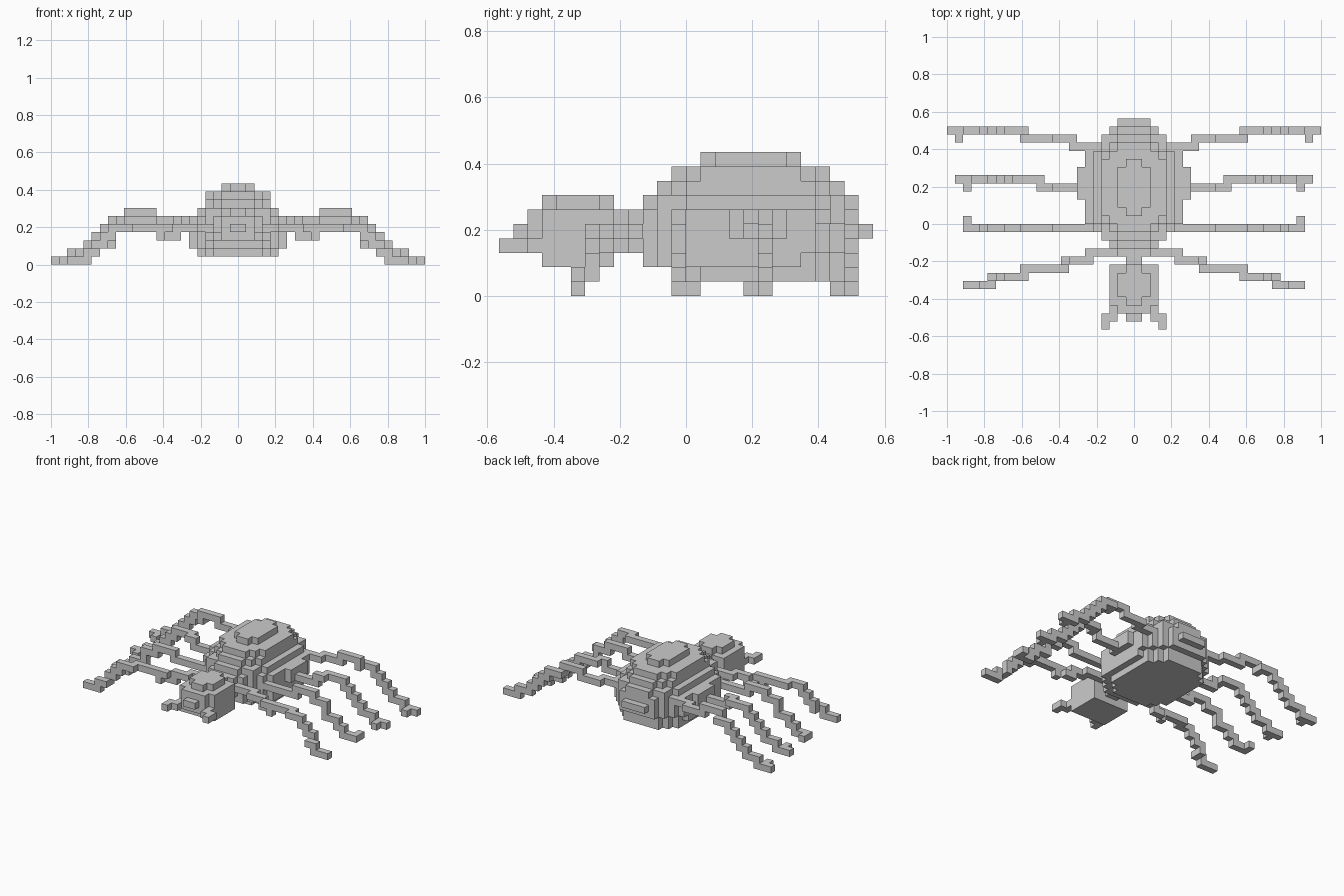
import bpy, bmesh
from mathutils import Matrix, Vector

if "Cube" in bpy.data.objects:
    bpy.data.objects.remove(bpy.data.objects["Cube"])

V = 2 / 46  # edge length of one cube

grey = bpy.data.materials.new("plain_grey")
grey.diffuse_color = (0.6, 0.6, 0.6, 1)
grey.use_nodes = True
grey.node_tree.nodes["Principled BSDF"].inputs["Base Color"].default_value = grey.diffuse_color


def slab(a, y0, y1, z0, z1):
    """Grid cells of a box with half width a, centred on x = 0."""
    return {(x, y, z) for x in range(-a, a) for y in range(y0, y1) for z in range(z0, z1)}


def oval(a, y0, y1, z):
    """One layer of cells with a stepped, slightly squared oval outline."""
    mid, half = (y0 + y1) / 2, (y1 - y0) / 2
    return {c for c in slab(a, y0, y1, z, z + 1)
            if ((c[0] + 0.5) / a) ** 2 + abs((c[1] + 0.5 - mid) / half) ** 3 <= 1.03}


def mirrored(cells):
    return cells | {(-1 - x, y, z) for x, y, z in cells}


def build(name, cells):
    """Join the cells into one mesh, keeping only the outer faces."""
    bm = bmesh.new()
    verts = {}
    axes = list(Matrix.Identity(3))
    for cell in cells:
        centre = Vector(cell) + sum(axes, Vector()) / 2
        for i, n in enumerate(axes):
            u, w = axes[i - 2], axes[i - 1]
            for s in (1, -1):
                if tuple(round(k) for k in Vector(cell) + n * s) in cells:
                    continue
                ring = []
                for p, q in ((-1, -1), (1, -1), (1, 1), (-1, 1)):
                    co = centre + (n * s + u * p * s + w * q) / 2
                    key = tuple(round(k) for k in co)
                    if key not in verts:
                        verts[key] = bm.verts.new(Vector(key) * V)
                    ring.append(verts[key])
                bm.faces.new(ring)
    mesh = bpy.data.meshes.new(name)
    bm.to_mesh(mesh)
    bm.free()
    mesh.materials.append(grey)
    bpy.context.collection.objects.link(bpy.data.objects.new(name, mesh))


# Abdomen: stacked oval layers, side bumps and a tail tip
layers = [(5, -1, 11), (6, -3, 11)] + [(6, -3, 12)] * 3
layers += [(5, -3, 12), (4, -2, 11), (4, -1, 10), (2, 1, 8)]
abdomen = slab(7, 3, 7, 4, 6) | slab(2, 12, 13, 4, 5)
for z, layer in enumerate(layers, 1):
    abdomen |= oval(*layer, z)
build("abdomen", abdomen)

# Neck between abdomen and head
build("neck", slab(2, -4, -3, 3, 6) | slab(1, -5, -4, 3, 6))

# Head: block, face plate, jaw, crown and snout
build("head", slab(3, -10, -5, 2, 6) | slab(2, -11, -10, 3, 6) | slab(3, -11, -10, 3, 4)
      | oval(2, -10, -5, 6) | slab(1, -12, -11, 4, 5))

# Fangs
build("fangs", mirrored({(2, -12, 3), (3, -12, 3), (3, -13, 3)}))


def legs(name, start, tip, y, z, drops, rise=10, turn=0, bends=(), dip=(), toe=None):
    """A pair of legs walked outward: thigh, raised knee, then stairs to the foot."""
    cells = set()
    for x in range(start, tip):
        if x == rise:
            cells.add((x, y, z))
            z += 1
        low = z - drops.count(x) - (x in dip)
        cells |= {(x, y, k) for k in range(low, z + 1)}
        z -= drops.count(x)
        if x + 1 in bends:  # overlap one cell where the leg shifts sideways
            y += turn
            cells.add((x, y, z))
    if toe:
        cells.add((20 + tip // 23, y + toe, 0))
    # A dipped stretch hangs one cell lower than the rest of the thigh
    cells -= {c for c in cells if c[0] in dip and (c[0], c[1], c[2] - 1) in cells
              and c[0] - 1 in dip and c[0] + 1 in dip}
    build(name, mirrored(cells))


legs("front_legs", 2, 21, -4, 4, (15, 16, 17, 18), None, -1, (6, 9, 14, 18), (7, 8, 9))
legs("second_legs", 4, 21, -1, 4, (13, 15, 15, 17, 18), toe=1)
legs("third_legs", 6, 22, 4, 4, (14, 15, 16, 17, 19), turn=1, bends=(12,), toe=-1)
legs("back_legs", 4, 23, 9, 5, (13, 15, 16, 17, 18, 20), turn=1, bends=(8, 14), toe=-1)
